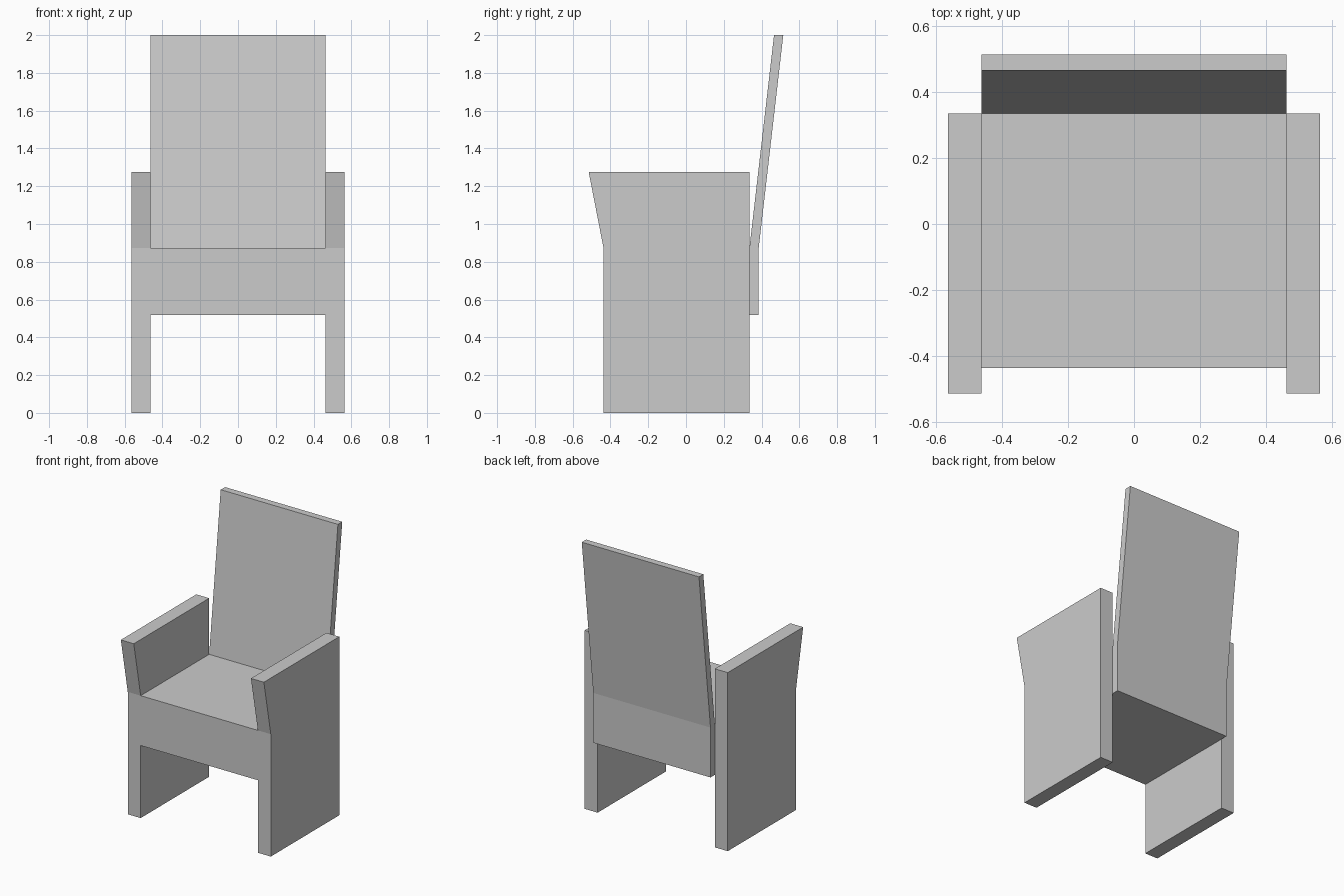
import bpy, bmesh

if "Cube" in bpy.data.objects:
    bpy.data.objects.remove(bpy.data.objects["Cube"])


def extrude_profile(name, profile, x0, x1):
    """Solid made from a (y, z) outline swept from x0 to x1."""
    bm = bmesh.new()
    face = bm.faces.new([bm.verts.new((x0, y, z)) for y, z in profile])
    swept = bmesh.ops.extrude_face_region(bm, geom=[face])["geom"]
    moved = [v for v in swept if isinstance(v, bmesh.types.BMVert)]
    bmesh.ops.translate(bm, verts=moved, vec=(x1 - x0, 0, 0))
    bmesh.ops.recalc_face_normals(bm, faces=bm.faces)
    mesh = bpy.data.meshes.new(name)
    bm.to_mesh(mesh)
    bm.free()
    obj = bpy.data.objects.new(name, mesh)
    bpy.context.collection.objects.link(obj)
    return obj


INNER, OUTER = 0.463, 0.565      # side panel faces
FRONT, REAR = -0.437, 0.336      # seat depth
SEAT_LOW, SEAT_TOP = 0.518, 0.874

# Thick seat with the reclined backrest rising from its rear
extrude_profile("seat_and_backrest", [
    (FRONT, SEAT_LOW), (0.385, SEAT_LOW), (0.385, SEAT_TOP), (0.515, 2.0),
    (0.466, 2.0), (REAR, SEAT_TOP), (FRONT, SEAT_TOP)], -INNER, INNER)

# Side panels: leg and armrest in one, flaring forward at the top
panel = [(FRONT, 0), (REAR, 0), (REAR, 1.275), (-0.515, 1.275), (FRONT, SEAT_TOP)]
for side, s in (("left", -1), ("right", 1)):
    extrude_profile(side + "_side_panel", panel, s * INNER, s * OUTER)
